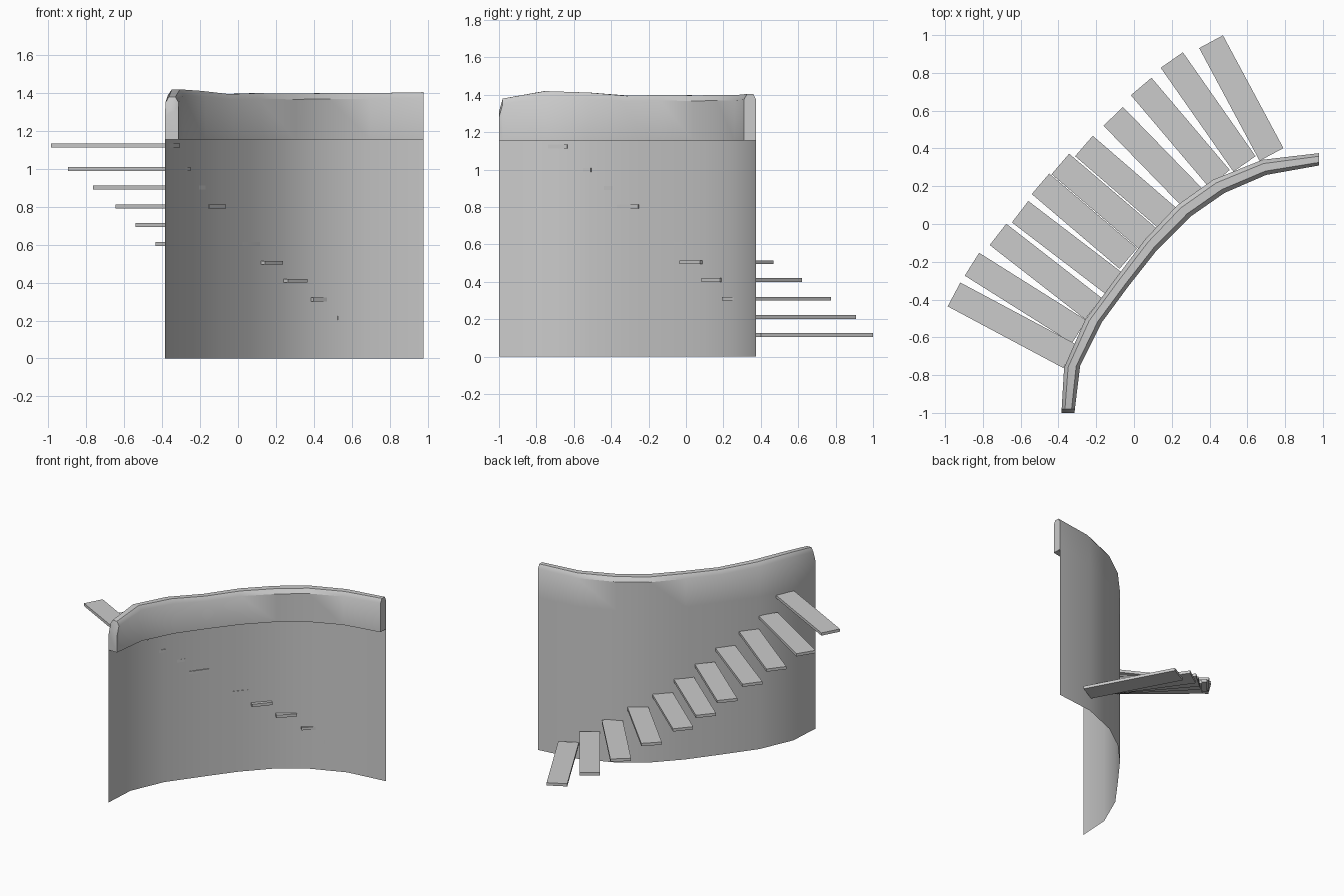
import bpy, bmesh, math
from mathutils import Vector


def make_object(name, bm):
    bmesh.ops.recalc_face_normals(bm, faces=bm.faces[:])
    mesh = bpy.data.meshes.new(name)
    bm.to_mesh(mesh)
    bm.free()
    obj = bpy.data.objects.new(name, mesh)
    bpy.context.collection.objects.link(obj)
    return obj


# Plan stations of the curved wall: outer x, y, inner x, y, top height
stations = [
    (-0.385, -1.00, -0.315, -1.00, 1.31),
    (-0.383, -0.98, -0.313, -0.98, 1.38),
    (-0.370, -0.76, -0.285, -0.75, 1.42),
    (-0.260, -0.51, -0.170, -0.52, 1.412),
    (-0.095, -0.285, -0.030, -0.33, 1.395),
    (0.060, -0.080, 0.120, -0.140, 1.40),
    (0.230, 0.100, 0.300, 0.040, 1.397),
    (0.420, 0.235, 0.480, 0.165, 1.40),
    (0.680, 0.340, 0.700, 0.260, 1.40),
    (0.980, 0.375, 0.980, 0.310, 1.405),
]
LIP_Z = 1.155

# Curved wall: thin sheet with a thick, bevelled coping around the top
bm = bmesh.new()
rows = []
for ox, oy, ix, iy, top in stations:
    out, inn = Vector((ox, oy, 0)), Vector((ix, iy, 0))
    section = [(0, 0), (0, LIP_Z), (0, top - 0.03), (0.25, top),
               (0.75, top), (1, top - 0.03), (1, LIP_Z)]
    rows.append([bm.verts.new(out.lerp(inn, t) + Vector((0, 0, z)))
                 for t, z in section])
for a, b in zip(rows, rows[1:]):
    for i in range(6):
        bm.faces.new((a[i], b[i], b[i + 1], a[i + 1]))
    bm.faces.new((a[6], b[6], b[1], a[1]))      # underside of the coping
for end in (rows[0], rows[-1]):
    bm.faces.new(end[1:])                       # end caps of the coping
wall = make_object("curved_wall", bm)
bpy.context.view_layer.objects.active = wall
wall.select_set(True)
bpy.ops.object.shade_smooth_by_angle(angle=math.radians(35))

# Cantilevered treads: outer end centre, inner end centre, mid height
treads = [
    (0.408, 0.965, 0.728, 0.368, 0.115), (0.200, 0.868, 0.585, 0.318, 0.213),
    (0.038, 0.728, 0.452, 0.240, 0.310), (-0.110, 0.570, 0.315, 0.133, 0.410),
    (-0.265, 0.413, 0.190, 0.020, 0.505), (-0.390, 0.318, 0.070, -0.075, 0.605),
    (-0.495, 0.213, -0.030, -0.183, 0.705), (-0.603, 0.065, -0.108, -0.313, 0.803),
    (-0.720, -0.055, -0.215, -0.448, 0.903), (-0.858, -0.213, -0.290, -0.570, 0.999),
    (-0.953, -0.373, -0.340, -0.700, 1.123),
]
WIDTH, THICK = 0.143, 0.021
for n, (x0, y0, x1, y1, z) in enumerate(treads, 1):
    bm = bmesh.new()
    bmesh.ops.create_cube(bm, size=1)
    length = math.hypot(x1 - x0, y1 - y0)
    bmesh.ops.scale(bm, vec=(length, WIDTH, THICK), verts=bm.verts)
    step = make_object(f"stair_tread_{n:02d}", bm)
    step.location = ((x0 + x1) / 2, (y0 + y1) / 2, z)
    step.rotation_euler.z = math.atan2(y1 - y0, x1 - x0)
